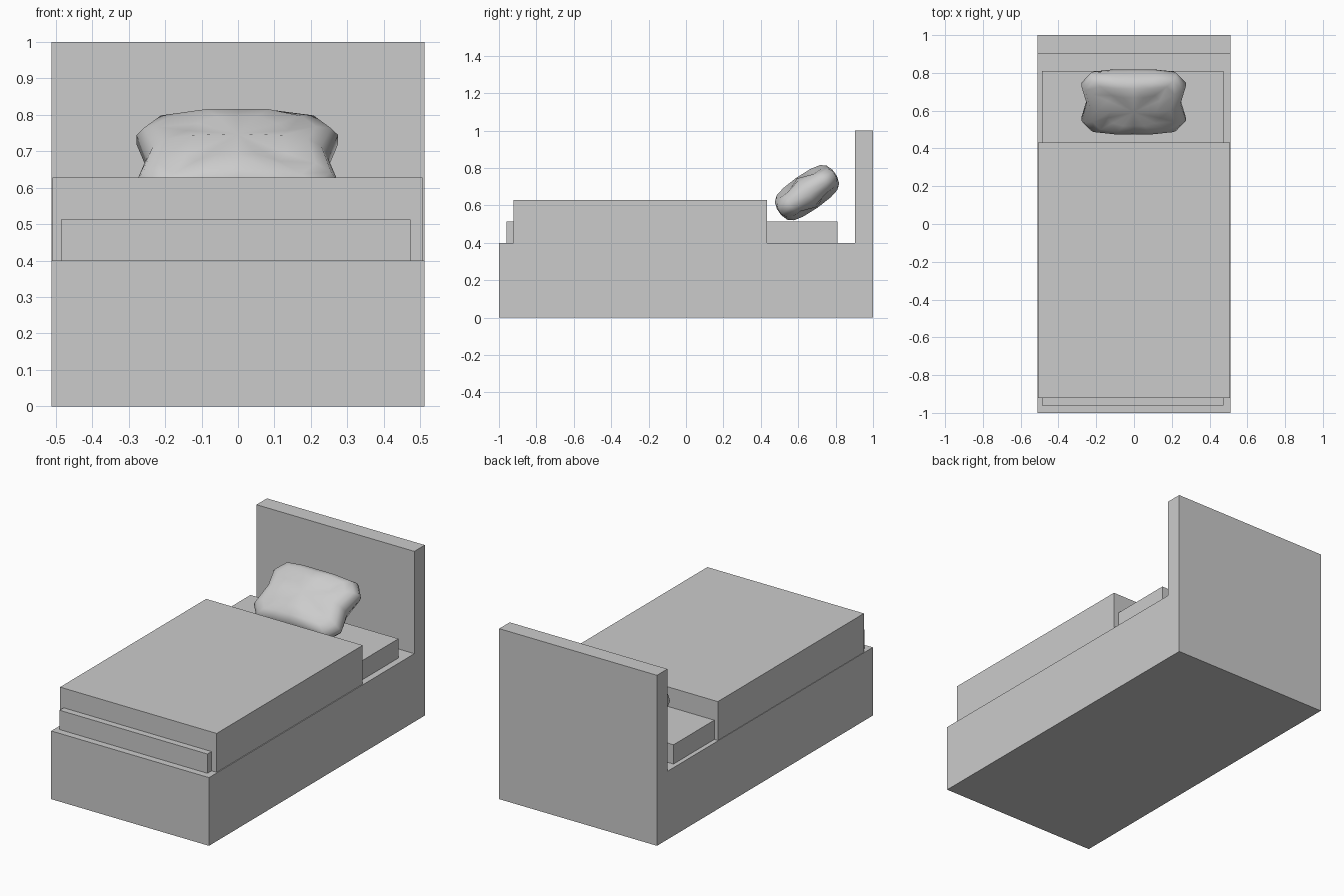
import bpy, bmesh
from math import radians
from mathutils import Matrix

if "Cube" in bpy.data.objects:
    bpy.data.objects.remove(bpy.data.objects["Cube"])


def finish(bm, name):
    bmesh.ops.recalc_face_normals(bm, faces=bm.faces)
    me = bpy.data.meshes.new(name)
    bm.to_mesh(me)
    bm.free()
    ob = bpy.data.objects.new(name, me)
    bpy.context.collection.objects.link(ob)
    return ob


def extrude_profile(name, profile, x0, x1):
    """Extrude a closed (y, z) profile along x."""
    bm = bmesh.new()
    a, b = ([bm.verts.new((x, y, z)) for y, z in profile] for x in (x0, x1))
    bm.faces.new(a)
    bm.faces.new(b)
    for i in range(len(a)):
        j = (i + 1) % len(a)
        bm.faces.new((a[i], a[j], b[j], b[i]))
    return finish(bm, name)


def box(name, x0, x1, y0, y1, z0, z1):
    return extrude_profile(name, [(y0, z0), (y1, z0), (y1, z1), (y0, z1)], x0, x1)


# Bed base and headboard in one piece
extrude_profile("bed_frame", [(-1, 0), (1, 0), (1, 1), (0.903, 1), (0.903, 0.4), (-1, 0.4)],
                -0.512, 0.512)

# Mattress and thick blanket
box("mattress", -0.486, 0.474, -0.96, 0.81, 0.4, 0.513)
box("blanket", -0.509, 0.507, -0.922, 0.432, 0.4, 0.628)

# Pillow: pinched outline, stacked in rings (scale, height), tilted to the headboard
quarter = [(0.248, 0.0), (0.277, 0.112), (0.225, 0.178), (0.11, 0.182)]
outline = quarter + [(0, 0.182)] + [(-x, y) for x, y in quarter[::-1]]
outline += [(-x, -y) for x, y in quarter[1:]] + [(0, -0.182)]
outline += [(x, -y) for x, y in quarter[:0:-1]]
half = [(0.5, 0.093), (0.78, 0.081), (0.93, 0.058), (1.0, 0.02)]
rings = half + [(s, -h) for s, h in half[::-1]]

bm = bmesh.new()
loops = []
for s, h in rings:
    loop = []
    for x, y in outline:
        corner = abs(x) > 0.2 and abs(y) > 0.1
        k = 0.75 if corner else 1.0
        loop.append(bm.verts.new((x * s, y * s, h * k)))
    loops.append(loop)
n = len(outline)
for a, b in zip(loops, loops[1:]):
    for i in range(n):
        j = (i + 1) % n
        bm.faces.new((a[i], a[j], b[j], b[i]))
for loop, z in ((loops[0], 0.098), (loops[-1], -0.098)):
    c = bm.verts.new((0, 0, z))
    for i in range(n):
        bm.faces.new((loop[i], loop[(i + 1) % n], c))
for f in bm.faces:
    f.smooth = True
bm.transform(Matrix.Translation((-0.002, 0.647, 0.668)) @ Matrix.Rotation(radians(35), 4, 'X'))
finish(bm, "pillow")
